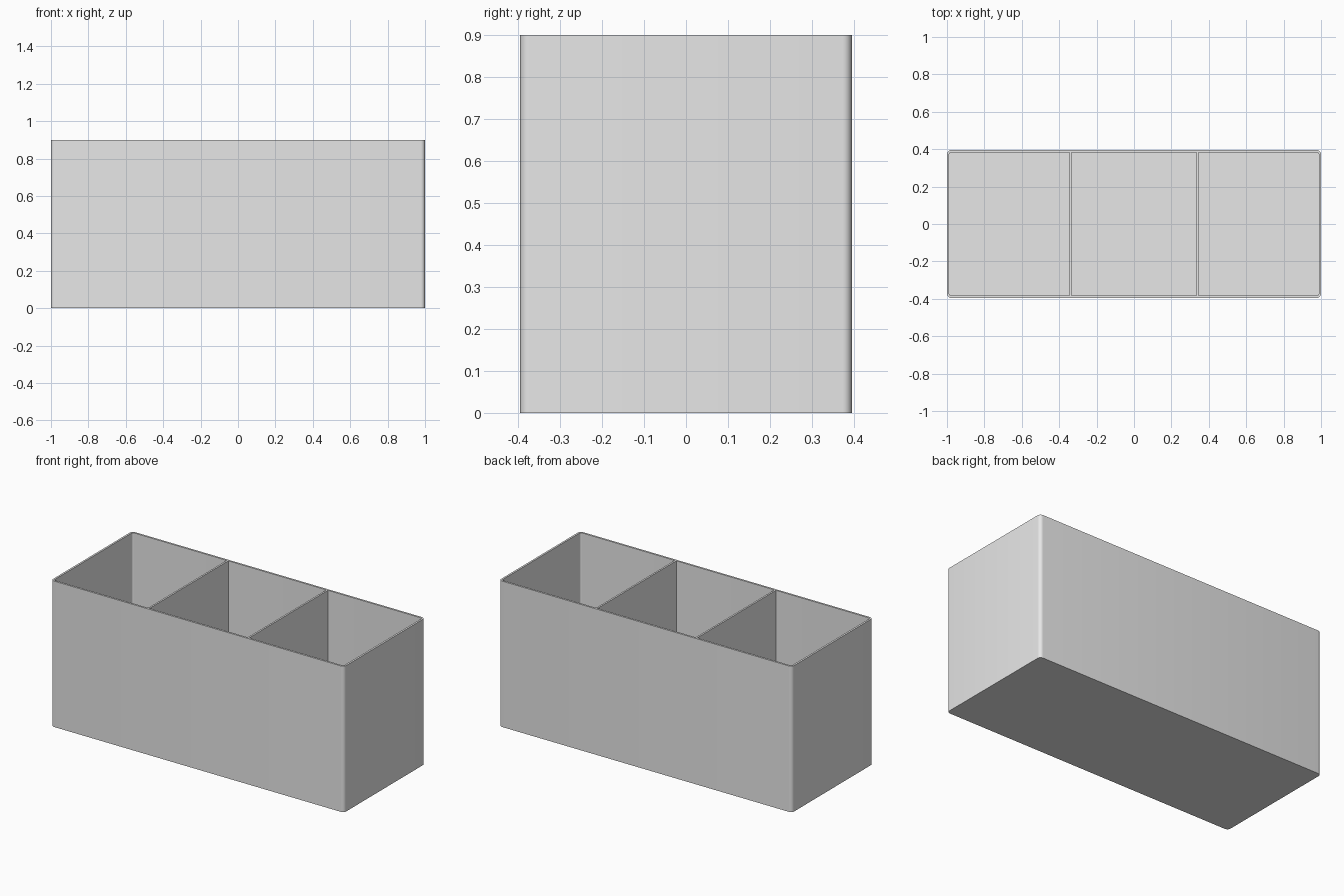
import bpy
import bmesh
from mathutils import Matrix

cube = bpy.data.objects.get("Cube")
if cube:
    bpy.data.objects.remove(cube, do_unlink=True)

LENGTH, DEPTH, HEIGHT = 2.0, 0.79, 0.9
WALL, FLOOR, CORNER = 0.012, 0.012, 0.022
DIVIDER_X, DIVIDER = 0.34, 0.011

grey = bpy.data.materials.new("light grey")
grey.use_nodes = True
colour = (0.8, 0.8, 0.8, 1)
grey.diffuse_color = colour
grey.node_tree.nodes["Principled BSDF"].inputs["Base Color"].default_value = colour


def box(size, centre):
    bm = bmesh.new()
    bmesh.ops.create_cube(bm, size=1, matrix=Matrix.Translation(centre) @ Matrix.Diagonal((*size, 1)))
    return bm


def finish(bm, name):
    bm.normal_update()
    mesh = bpy.data.meshes.new(name)
    bm.to_mesh(mesh)
    bm.free()
    mesh.materials.append(grey)
    obj = bpy.data.objects.new(name, mesh)
    bpy.context.collection.objects.link(obj)
    return obj


# Open box: rounded upright corners, rim inset, cavity pushed down to the floor
bm = box((LENGTH, DEPTH, HEIGHT), (0, 0, HEIGHT / 2))
upright = [e for e in bm.edges if abs(e.verts[0].co.z - e.verts[1].co.z) > HEIGHT / 2]
bmesh.ops.bevel(bm, geom=upright, offset=CORNER, segments=6, profile=0.5, affect='EDGES')
bm.normal_update()
top = max(bm.faces, key=lambda f: f.calc_center_median().z)
bmesh.ops.inset_region(bm, faces=[top], thickness=WALL, use_even_offset=True)
cavity = bmesh.ops.extrude_face_region(bm, geom=[top])["geom"]
bmesh.ops.translate(bm, verts=[v for v in cavity if isinstance(v, bmesh.types.BMVert)],
                    vec=(0, 0, FLOOR - HEIGHT))
if top.is_valid:
    bmesh.ops.delete(bm, geom=[top], context='FACES_ONLY')
bmesh.ops.recalc_face_normals(bm, faces=bm.faces[:])
shell = finish(bm, "open_box")
bpy.context.view_layer.objects.active = shell
shell.select_set(True)
bpy.ops.object.shade_smooth_by_angle()

# Two upright dividers forming three compartments
for side, name in ((-1, "right_divider"), (1, "left_divider")):
    finish(box((DIVIDER, DEPTH - 2 * WALL, HEIGHT - FLOOR),
               (side * DIVIDER_X, 0, (HEIGHT + FLOOR) / 2)), name)
